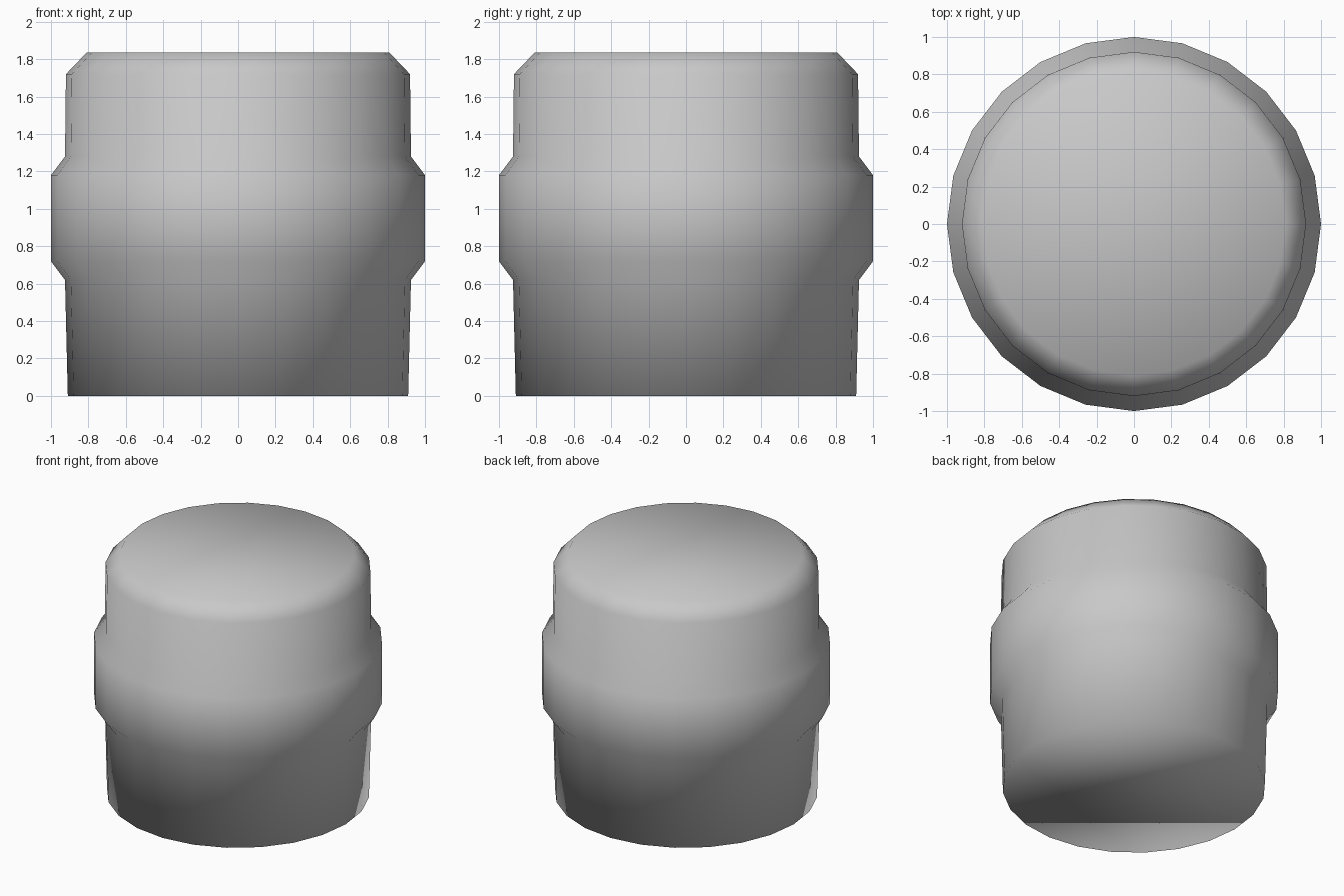
import bpy
import bmesh
from math import cos, sin, tau

SIDES = 24

# Remove the default cube
cube = bpy.data.objects.get("Cube")
if cube:
    bpy.data.objects.remove(cube, do_unlink=True)

# Plain grey material
grey = bpy.data.materials.new("light_grey")
grey.use_nodes = True
colour = (0.58, 0.58, 0.58, 1)
grey.diffuse_color = colour
for node in grey.node_tree.nodes:
    if node.type == "BSDF_PRINCIPLED":
        node.inputs["Base Color"].default_value = colour

# Outline from foot to chamfered top: (radius, height)
profile = [
    (0.91, 0.0),     # foot
    (0.925, 0.62),   # lower wall
    (1.0, 0.72),     # collar
    (1.0, 1.18),
    (0.925, 1.28),   # upper wall
    (0.92, 1.72),
    (0.81, 1.835),   # chamfered top edge
]


def lathe(name, outline, sides, material):
    """Closed solid of revolution with flat end caps."""
    bm = bmesh.new()
    rings = [
        [bm.verts.new((r * cos(tau * i / sides), r * sin(tau * i / sides), z))
         for i in range(sides)]
        for r, z in outline
    ]
    for low, high in zip(rings, rings[1:]):
        for i in range(sides):
            j = (i + 1) % sides
            bm.faces.new((low[i], low[j], high[j], high[i]))
    bm.faces.new(reversed(rings[0]))
    bm.faces.new(rings[-1])
    # Shading flows over every edge, including the caps
    for face in bm.faces:
        face.smooth = True
    mesh = bpy.data.meshes.new(name)
    bm.to_mesh(mesh)
    bm.free()
    mesh.materials.append(material)
    obj = bpy.data.objects.new(name, mesh)
    bpy.context.collection.objects.link(obj)
    return obj


lathe("collared_drum", profile, SIDES, grey)
